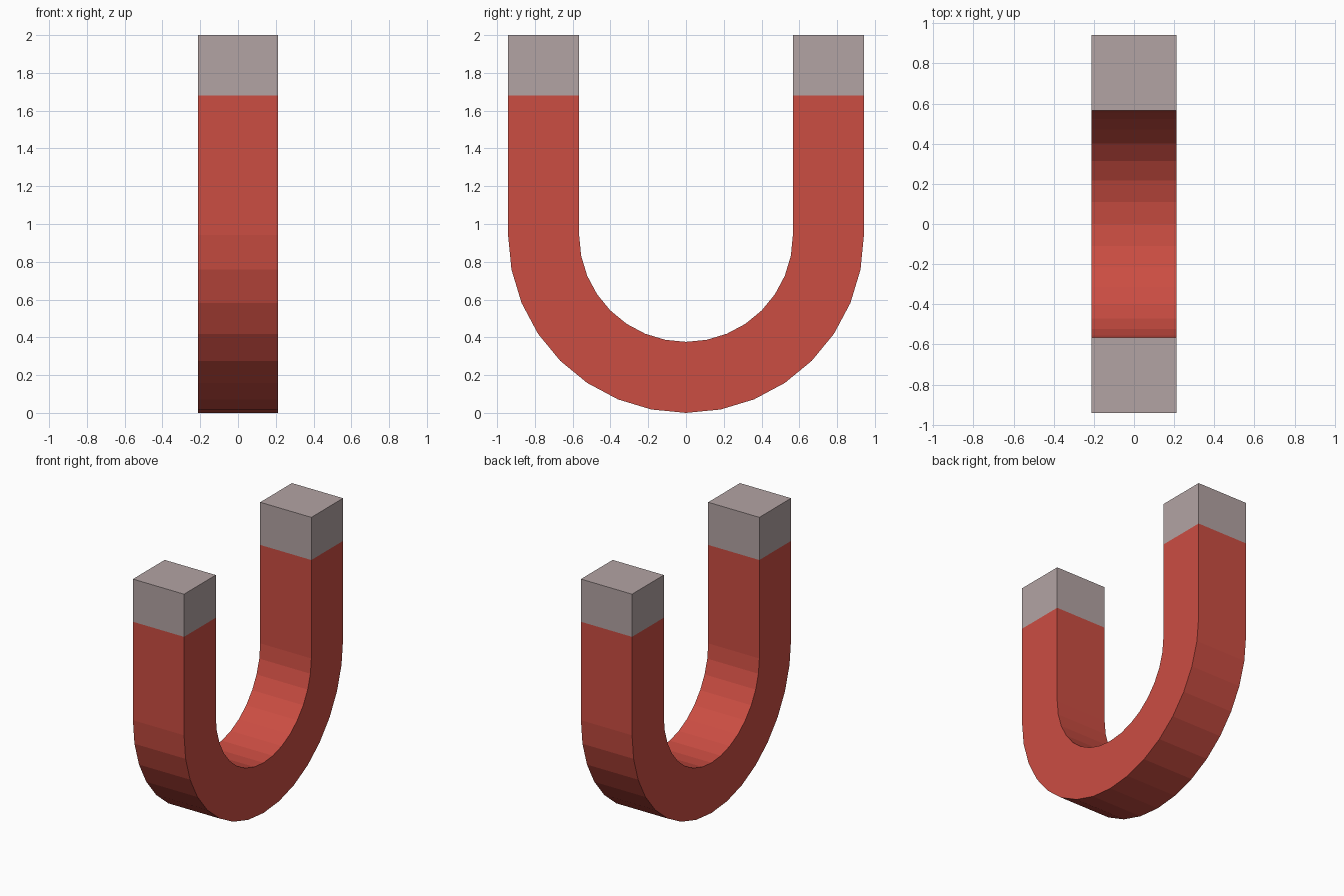
import bpy, bmesh
from math import sin, cos, pi

if "Cube" in bpy.data.objects:
    bpy.data.objects.remove(bpy.data.objects["Cube"])

R_OUT, R_IN, HALF_W = 0.942, 0.566, 0.212
Z_ARC, Z_TIP, Z_TOP = 0.942, 1.68, 2.0
STEPS = 16


def material(name, rgb):
    m = bpy.data.materials.new(name)
    m.diffuse_color = (*rgb, 1)
    m.use_nodes = True
    m.node_tree.nodes["Principled BSDF"].inputs["Base Color"].default_value = m.diffuse_color
    return m


def sweep(name, sections, mat, cap_end=False):
    """Skin rectangular cross-sections given as (outer yz, inner yz) pairs."""
    bm = bmesh.new()
    rings = []
    for (yo, zo), (yi, zi) in sections:
        rings.append([bm.verts.new(p) for p in (
            (-HALF_W, yo, zo), (HALF_W, yo, zo),
            (HALF_W, yi, zi), (-HALF_W, yi, zi))])
    for a, b in zip(rings, rings[1:]):
        for i in range(4):
            j = (i + 1) % 4
            bm.faces.new((a[i], a[j], b[j], b[i]))
    if cap_end:
        bm.faces.new(rings[-1])
    bmesh.ops.recalc_face_normals(bm, faces=bm.faces[:])
    me = bpy.data.meshes.new(name)
    bm.to_mesh(me)
    bm.free()
    me.materials.append(mat)
    ob = bpy.data.objects.new(name, me)
    bpy.context.collection.objects.link(ob)
    return ob


def leg(side, z):
    return (side * R_OUT, z), (side * R_IN, z)


red = material("red_paint", (0.60, 0.075, 0.055))
steel = material("bare_steel", (0.45, 0.37, 0.37))

# U-shaped body: straight leg, half-circle bend, straight leg
bend = []
for i in range(STEPS + 1):
    a = pi + pi * i / STEPS
    bend.append(tuple((r * cos(a), Z_ARC + r * sin(a)) for r in (R_OUT, R_IN)))
sweep("magnet_body", [leg(-1, Z_TIP)] + bend + [leg(1, Z_TIP)], red)

# Bare metal pole tips
for side, label in ((-1, "front"), (1, "back")):
    sweep(f"pole_tip_{label}", [leg(side, Z_TIP), leg(side, Z_TOP)], steel, cap_end=True)
